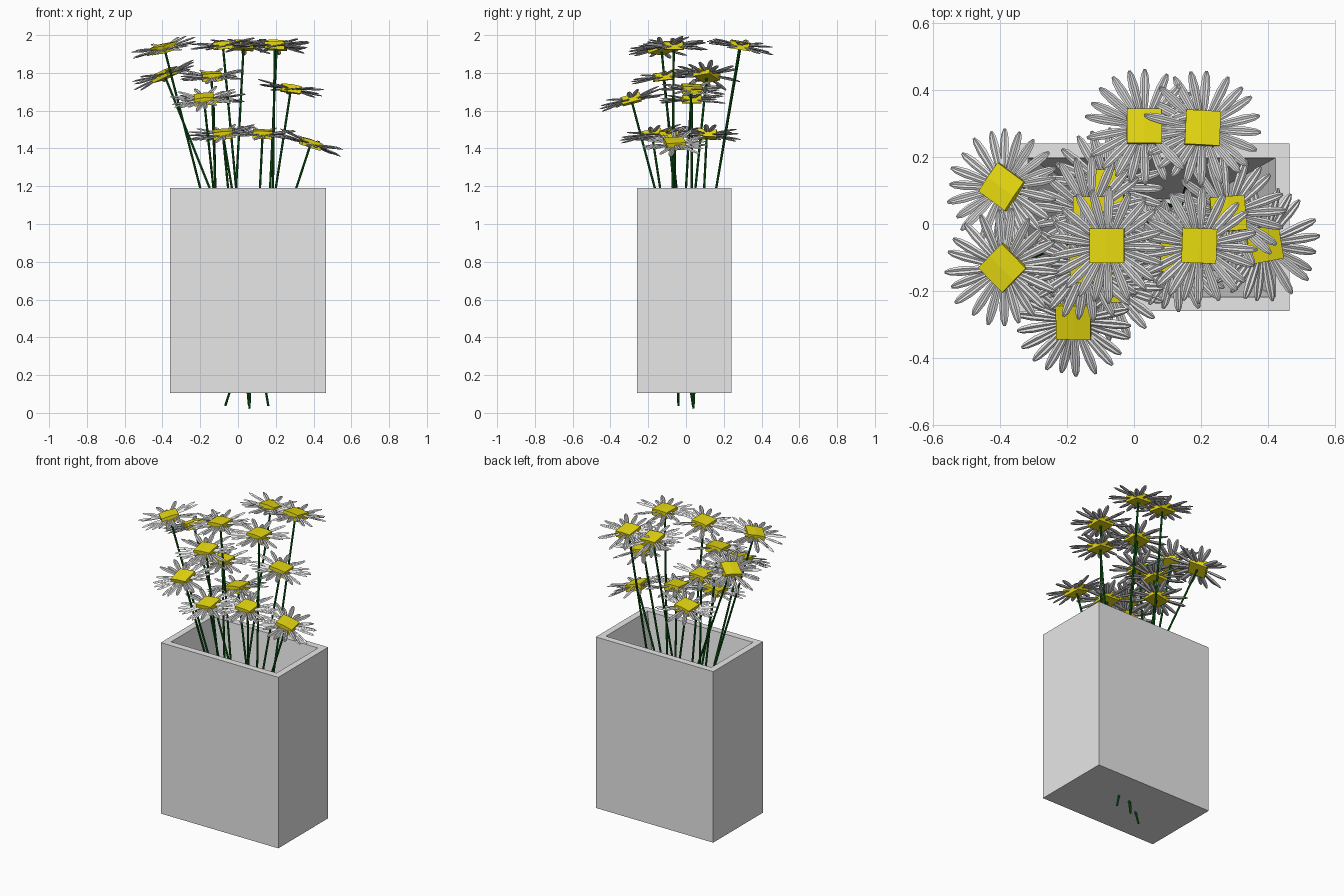
import bpy, bmesh, math, random
from mathutils import Vector, Quaternion

random.seed(4)
if "Cube" in bpy.data.objects:
    bpy.data.objects.remove(bpy.data.objects["Cube"])


def material(name, rgb):
    m = bpy.data.materials.new(name)
    m.use_nodes = True
    m.diffuse_color = (*rgb, 1)
    m.node_tree.nodes["Principled BSDF"].inputs["Base Color"].default_value = (*rgb, 1)
    return m


VASE = material("pale grey", (0.8, 0.8, 0.8))
PETAL = material("petal white", (0.8, 0.8, 0.8))
YELLOW = material("flower yellow", (0.8, 0.7, 0.005))
GREEN = material("stem green", (0.005, 0.13, 0.01))


def finish(bm, name, mat):
    bmesh.ops.recalc_face_normals(bm, faces=bm.faces)
    mesh = bpy.data.meshes.new(name)
    bm.to_mesh(mesh)
    bm.free()
    mesh.materials.append(mat)
    return mesh


def place(name, mesh, loc=(0, 0, 0), rot=None):
    ob = bpy.data.objects.new(name, mesh)
    bpy.context.scene.collection.objects.link(ob)
    ob.location = loc
    if rot:
        ob.rotation_mode = 'QUATERNION'
        ob.rotation_quaternion = rot
    return ob


def loft(bm, rings):
    """Skin a list of closed rings and cap both ends."""
    loops = [[bm.verts.new(p) for p in ring] for ring in rings]
    n = len(loops[0])
    for a, b in zip(loops, loops[1:]):
        for i in range(n):
            bm.faces.new((a[i], a[(i + 1) % n], b[(i + 1) % n], b[i]))
    bm.faces.new(loops[0])
    bm.faces.new(loops[-1])


# Vase: square outside, hollow tapering towards a small floor
def rect(hx, hy, z):
    cx, cy = 0.053, -0.01
    return [(cx + sx * hx, cy + sy * hy, z) for sx, sy in ((-1, -1), (1, -1), (1, 1), (-1, 1))]


bm = bmesh.new()
loft(bm, [rect(0.412, 0.25, 0.105), rect(0.412, 0.25, 1.19),
          rect(0.37, 0.208, 1.19), rect(0.15, 0.085, 0.2)])
place("vase", finish(bm, "vase", VASE))


# Petal ring: slim grooved petals around the centre
def petal_ring(count=21):
    bm = bmesh.new()
    stations = [(0.03, 0.006), (0.08, 0.012), (0.13, 0.0145), (0.165, 0.011), (0.182, 0.004)]
    for k in range(count):
        turn = Quaternion((0, 0, 1), math.tau * k / count + random.uniform(-0.06, 0.06))
        tilt = Quaternion((0, 1, 0), random.uniform(-0.17, 0.17))
        size = random.uniform(0.94, 1.0)
        rings = []
        for r, w in stations:
            h = w * 0.35
            section = [(-w, 0), (-w / 2, h), (0, h * 0.2), (w / 2, h), (w, 0), (0, -h)]
            rings.append([turn @ (tilt @ Vector((r * size, y, z))) for y, z in section])
        loft(bm, rings)
    return finish(bm, "petals", PETAL)


# Flower centre: square block with a faint ridge on top
bm = bmesh.new()
s, h = 0.052, 0.02
block = [(-s, -h), (s, -h), (s, h), (0, h + 0.003), (-s, h)]
loft(bm, [[(x, y, z) for x, z in block] for y in (-s, s)])
centre_mesh = finish(bm, "flower_centre", YELLOW)
petal_mesh = petal_ring()

# Stem: thin rod hanging below the flower
LENGTH = 1.46
bm = bmesh.new()
loft(bm, [[(0.006 * math.cos(math.tau * i / 8), 0.006 * math.sin(math.tau * i / 8), z)
           for i in range(8)] for z in (-LENGTH, 0)])
stem_mesh = finish(bm, "stem", GREEN)

# Each flower: head position, a lower point on its stem, turn in degrees
RIM = 1.19
flowers = [
    ((-0.39, -0.13, 1.93), (-0.20, -0.06, RIM), 45),
    ((-0.39, 0.11, 1.79), (-0.15, 0.05, RIM), 55),
    ((-0.08, -0.065, 1.945), (-0.01, -0.07, RIM), 0),
    ((0.03, 0.29, 1.945), (-0.01, 0.16, RIM), 0),
    ((0.205, 0.285, 1.945), (0.17, 0.16, RIM), -3),
    ((0.195, -0.065, 1.945), (0.185, -0.07, RIM), -2),
    ((-0.14, -0.12, 1.78), (-0.12, -0.05, RIM), 5),
    ((-0.18, -0.29, 1.66), (-0.13, -0.165, RIM), 0),
    ((0.28, 0.03, 1.715), (0.20, 0.0, RIM), 5),
    ((-0.13, 0.03, 1.66), (-0.12, 0.03, RIM), 0),
    ((-0.08, 0.11, 1.475), (0.16, 0.04, 0.04), 0),
    ((0.13, -0.09, 1.475), (0.06, 0.04, 0.02), 0),
    ((-0.08, -0.18, 1.475), (0.06, 0.04, 0.02), 0),
    ((0.385, -0.06, 1.425), (-0.07, -0.04, 0.03), 10),
]
for i, (head, low, turn) in enumerate(flowers, 1):
    axis = (Vector(head) - Vector(low)).normalized()
    lean = Vector((0, 0, 1)).rotation_difference(axis)
    rot = lean @ Quaternion((0, 0, 1), math.radians(turn))
    place(f"stem_{i}", stem_mesh, head, lean)
    place(f"flower_centre_{i}", centre_mesh, head, rot)
    place(f"petals_{i}", petal_mesh, head, rot)
